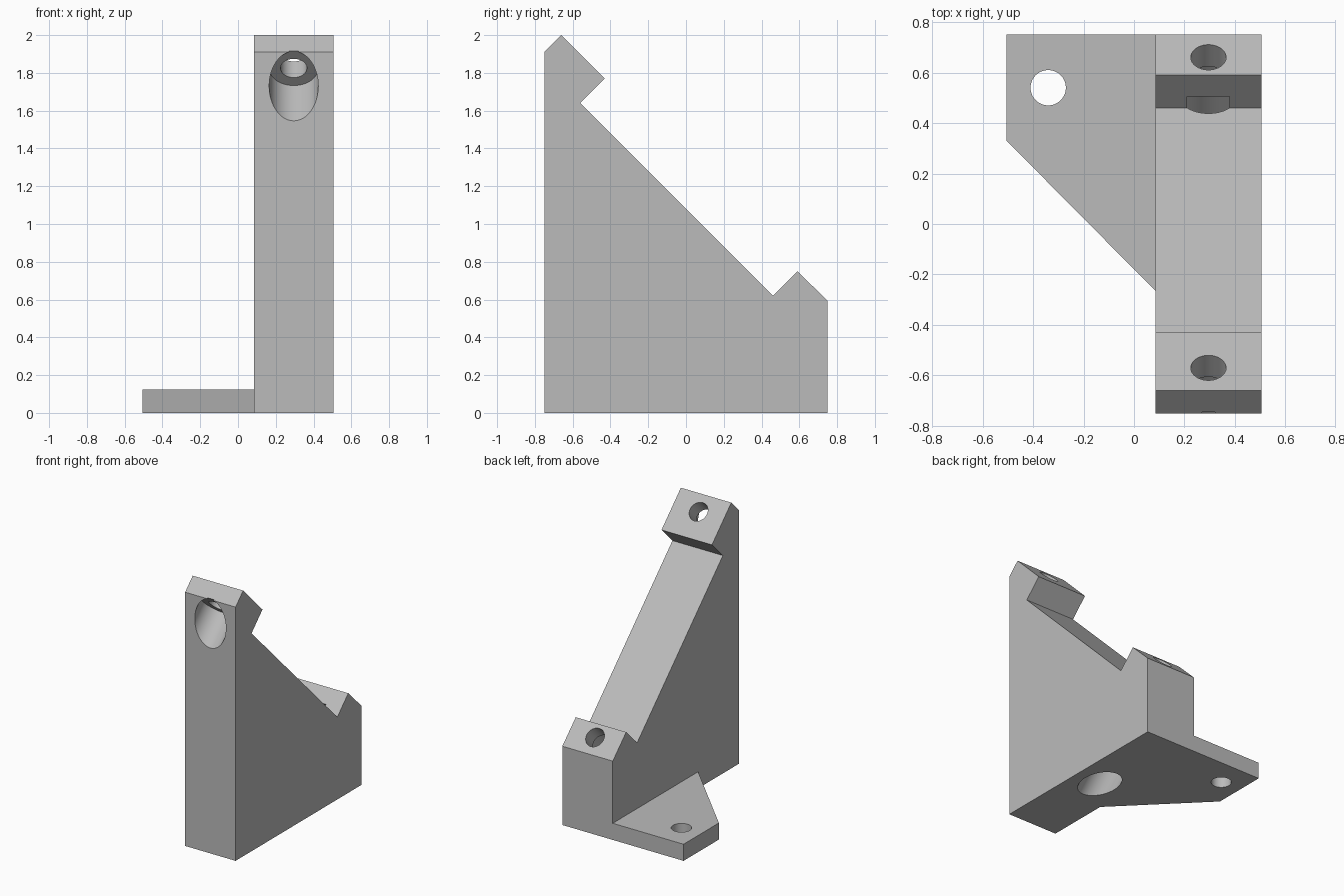
import bpy
import bmesh
from math import radians
from mathutils import Vector

cube = bpy.data.objects.get("Cube")
if cube:
    bpy.data.objects.remove(cube, do_unlink=True)

grey = bpy.data.materials.new("plain grey")
grey.use_nodes = True
GREY = (0.5, 0.5, 0.5, 1)
grey.diffuse_color = GREY
grey.node_tree.nodes["Principled BSDF"].inputs["Base Color"].default_value = GREY


def prism(name, points, sweep):
    """Extrude a closed outline of 3D points along a sweep vector."""
    bm = bmesh.new()
    face = bm.faces.new([bm.verts.new(p) for p in points])
    top = bmesh.ops.extrude_face_region(bm, geom=[face])["geom"]
    moved = [v for v in top if isinstance(v, bmesh.types.BMVert)]
    bmesh.ops.translate(bm, verts=moved, vec=sweep)
    bmesh.ops.recalc_face_normals(bm, faces=bm.faces)
    mesh = bpy.data.meshes.new(name)
    bm.to_mesh(mesh)
    bm.free()
    mesh.materials.append(grey)
    obj = bpy.data.objects.new(name, mesh)
    bpy.context.collection.objects.link(obj)
    return obj


def cylinder(name, start, axis, length, radius):
    """Solid cylinder beginning at start and running along axis."""
    axis = Vector(axis).normalized()
    bpy.ops.mesh.primitive_cylinder_add(
        vertices=64, radius=radius, depth=length,
        location=Vector(start) + axis * length / 2,
        rotation=axis.to_track_quat("Z", "Y").to_euler())
    obj = bpy.context.object
    obj.name = name
    obj.data.materials.append(grey)
    return obj


def combine(target, tool, operation):
    """Apply a boolean and discard the tool."""
    mod = target.modifiers.new(operation, "BOOLEAN")
    mod.operation = operation
    mod.solver = "EXACT"
    mod.object = tool
    bpy.ops.object.select_all(action="DESELECT")
    target.select_set(True)
    bpy.context.view_layer.objects.active = target
    bpy.ops.object.modifier_apply(modifier=mod.name)
    bpy.data.objects.remove(tool, do_unlink=True)


# Upright body: side profile with two angled mounting pads
X0, X1, MID = 0.085, 0.505, 0.295
profile = [(-0.75, 0), (0.75, 0), (0.75, 0.593), (0.59, 0.75), (0.46, 0.62),
           (-0.56, 1.64), (-0.43, 1.77), (-0.66, 2.0), (-0.75, 1.91)]
bracket = prism("bracket", [(X0, y, z) for y, z in profile], (X1 - X0, 0, 0))

# Base flange with a diagonal edge, overlapping into the body
outline = [(-0.505, 0.75), (-0.505, 0.33), (X0, -0.265), (0.2, -0.265), (0.2, 0.75)]
flange = prism("base_flange", [(x, y, 0) for x, y in outline], (0, 0, 0.125))
combine(bracket, flange, "UNION")

# Screw hole through the flange
combine(bracket, cylinder("flange_hole", (-0.34, 0.54, -0.1), (0, 0, 1), 0.4, 0.07),
        "DIFFERENCE")

# Slanted screw holes with deep counterbores behind each pad
for y, z, reach in ((-0.655, 1.825, 0.45), (0.575, 0.595, 1.1)):
    seat = (MID, y, z)
    combine(bracket, cylinder("counterbore", seat, (0, -1, -1), reach, 0.13), "DIFFERENCE")
    start = (MID, y - 0.04, z - 0.04)
    combine(bracket, cylinder("screw_hole", start, (0, 1, 1), 0.4, 0.07), "DIFFERENCE")

# Smooth bores, crisp edges
bpy.ops.object.shade_smooth_by_angle(angle=radians(30))
